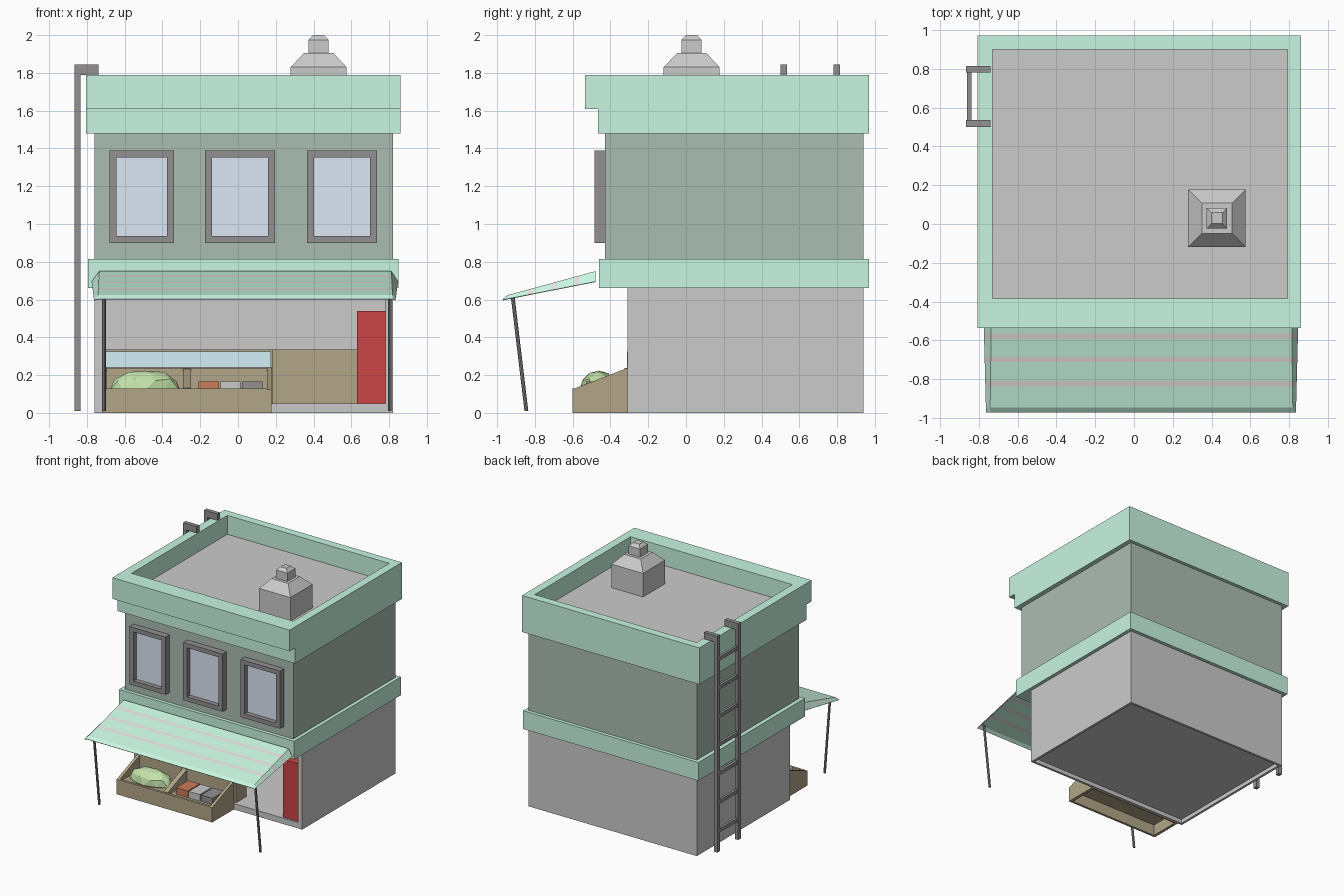
import bpy, bmesh, random
from mathutils import Vector

if "Cube" in bpy.data.objects:
    bpy.data.objects.remove(bpy.data.objects["Cube"])

random.seed(4)


def mat(name, r, g, b):
    m = bpy.data.materials.new(name)
    m.diffuse_color = (r, g, b, 1)
    m.use_nodes = True
    m.node_tree.nodes["Principled BSDF"].inputs["Base Color"].default_value = m.diffuse_color
    return m


MINT = mat("mint", .58, .92, .75)
WALL = mat("dark_green", .41, .51, .45)
DARK = mat("dark_metal", .29, .28, .28)
GLASS = mat("window_blue", .73, .80, .92)
WOOD = mat("wood", .45, .38, .25)
RED = mat("red", .6, .06, .06)
CYAN = mat("display_blue", .65, .87, .93)
LEAF = mat("leaf", .55, .76, .40)
ORANGE = mat("rust", .60, .20, .10)
STRIPE = mat("stripe", .78, .72, .72)


def finish(name, bm, *mats):
    bmesh.ops.recalc_face_normals(bm, faces=bm.faces)
    me = bpy.data.meshes.new(name)
    bm.to_mesh(me)
    bm.free()
    for m in mats:
        if m:
            me.materials.append(m)
    ob = bpy.data.objects.new(name, me)
    bpy.context.collection.objects.link(ob)
    return ob


def add_box(bm, x, y, z):
    vs = bmesh.ops.create_cube(bm, size=1)["verts"]
    for v in vs:
        v.co = Vector(r[0] if c < 0 else r[1] for c, r in zip(v.co, (x, y, z)))


def boxes(name, m, *dims):
    bm = bmesh.new()
    for d in dims:
        add_box(bm, *d)
    return finish(name, bm, m)


def side_profile(name, m, pts, x0, x1):
    """Extrude a (y, z) outline along x."""
    bm = bmesh.new()
    f = bm.faces.new([bm.verts.new((x0, y, z)) for y, z in pts])
    ext = bmesh.ops.extrude_face_region(bm, geom=[f])["geom"]
    for v in ext:
        if isinstance(v, bmesh.types.BMVert):
            v.co.x = x1
    return finish(name, bm, m)


# Ground floor shell with open shop front
L, R, F, B = -.76, .82, -.31, .94
boxes("ground_walls", None,
      ((L, L + .02), (F, B), (0, .67)), ((R - .02, R), (F, B), (0, .67)),
      ((L + .02, R - .02), (B - .02, B), (0, .67)))
boxes("shop_front_frame", None,
      ((L + .02, -.70), (F, F + .02), (0, .67)), ((.78, R - .02), (F, F + .02), (0, .67)),
      ((-.70, .78), (F, F + .02), (0, .05)), ((-.70, .78), (F, F + .02), (.61, .67)))
boxes("shop_floor", None, ((L + .02, R - .02), (F + .02, B - .02), (.035, .05)))

# Interior fittings
boxes("front_counter", WOOD, ((-.70, .185), (-.29, -.15), (.05, .335)))
boxes("display_panel", CYAN, ((-.70, .175), (-.312, -.29), (.24, .325)))
boxes("back_counter", WOOD, ((-.70, .63), (.76, .92), (.05, .335)))
boxes("red_cabinet", RED, ((.63, .78), (-.295, -.15), (.05, .54)))

# Upper storey, bands and parapet
boxes("lower_band", MINT, ((-.795, .85), (-.46, .97), (.66, .815)))
boxes("upper_walls", WALL, ((L, R), (-.43, B), (.815, 1.48)))
boxes("cornice", MINT, ((-.805, .86), (-.465, .97), (1.48, 1.61)))
boxes("parapet", MINT,
      ((-.805, .86), (-.535, -.385), (1.61, 1.79)), ((-.805, .86), (.90, .97), (1.61, 1.79)),
      ((-.805, -.73), (-.385, .90), (1.61, 1.79)), ((.79, .86), (-.385, .90), (1.61, 1.79)))
boxes("roof_deck", None, ((-.73, .79), (-.385, .90), (1.61, 1.63)))

# Windows
for i, (a, b) in enumerate(((-.68, -.34), (-.175, .195), (.365, .735))):
    y, w, lo, hi = (-.485, -.43), .037, .90, 1.39
    boxes(f"window_frame_{i}", DARK,
          ((a, a + w), y, (lo, hi)), ((b - w, b), y, (lo, hi)),
          ((a + w, b - w), y, (lo, lo + w)), ((a + w, b - w), y, (hi - w, hi)))
    boxes(f"window_glass_{i}", GLASS, ((a + w, b - w), (-.445, -.43), (lo + w, hi - w)))

# Roof vent: stacked square rings
bm = bmesh.new()
prev = None
for h, z in ((.148, 1.63), (.148, 1.83), (.078, 1.905), (.053, 1.905), (.053, 1.975), (.028, 2.0)):
    ring = [bm.verts.new((.427 + sx * h, .03 + sy * h, z))
            for sx, sy in ((-1, -1), (1, -1), (1, 1), (-1, 1))]
    if prev:
        for k in range(4):
            bm.faces.new((prev[k], prev[(k + 1) % 4], ring[(k + 1) % 4], ring[k]))
    prev = ring
bm.faces.new(prev)
finish("roof_vent", bm)

# Ladder on the left side
parts = []
for y in ((.50, .535), (.78, .815)):
    parts += [((-.865, -.833), y, (.01, 1.845)), ((-.833, -.738), y, (1.79, 1.845))]
parts += [((-.86, -.838), (.535, .78), (z - .015, z + .015))
          for z in (.18 + .243 * i for i in range(7))]
boxes("ladder", DARK, *parts)

# Awning: sheet with drooping sides, striped row by row
bm = bmesh.new()
ys = [-.48, -.565, -.592, -.685, -.712, -.81, -.837, -.945, -.97]
rows = []
for y in ys:
    t = (-.48 - y) / .465
    top, low = .75 - .127 * t, .695 - .091 * t
    e = .012 * t
    if y == -.97:
        top, low = .603, .598
    rows.append([bm.verts.new(c) for c in (
        (-.775 + e, y, low), (-.735 - e / 2, y, top), (.812 + e / 2, y, top), (.847 - e, y, low))])
for j in range(len(ys) - 1):
    for k in range(3):
        f = bm.faces.new((rows[j][k], rows[j + 1][k], rows[j + 1][k + 1], rows[j][k + 1]))
        f.material_index = 1 if j in (1, 3, 5) else 0
aw = finish("awning", bm, MINT, STRIPE)
mod = aw.modifiers.new("thickness", "SOLIDIFY")
mod.thickness = .004

# Awning posts
for n, x in (("left", -.71), ("right", .803)):
    a, b = Vector((x, -.845, .01)), Vector((x, -.917, .612))
    bpy.ops.mesh.primitive_cylinder_add(vertices=8, radius=.01, depth=(b - a).length,
                                        location=(a + b) / 2)
    post = bpy.context.object
    post.name = f"awning_post_{n}"
    post.rotation_euler = (b - a).to_track_quat("Z", "Y").to_euler()
    post.data.materials.append(DARK)

# Produce stall: sloped sides and divider, open underneath
slope = [(-.60, 0), (-.305, 0), (-.305, .24), (-.60, .125)]
upper = [(-.585, .11), (-.325, .11), (-.325, .232), (-.585, .131)]
for name, x0, x1, pts in (("stall_left", -.72, -.695, slope), ("stall_right", .153, .178, slope),
                          ("stall_divider", -.29, -.25, upper)):
    side_profile(name, WOOD, pts, x0, x1)
boxes("stall_boards", WOOD,
      ((-.695, .153), (-.60, -.58), (0, .128)), ((-.695, .153), (-.325, -.305), (0, .238)),
      ((-.695, .153), (-.58, -.325), (.095, .11)))

# Heap of greens
bm = bmesh.new()
bmesh.ops.create_icosphere(bm, subdivisions=2, radius=1)
for v in bm.verts:
    c = v.co * random.uniform(.92, 1.06)
    v.co = Vector((-.495 + c.x * .19, -.46 + c.y * .10, max(.11, .12 + c.z * .108)))
finish("greens_heap", bm, LEAF)

# Packed goods
for name, m, x in (("goods_red", ORANGE, (-.21, -.10)), ("goods_pale", None, (-.092, .012)),
                   ("goods_dark", DARK, (.022, .13))):
    boxes(name, m, (x, (-.53, -.37), (.11, .165)))
